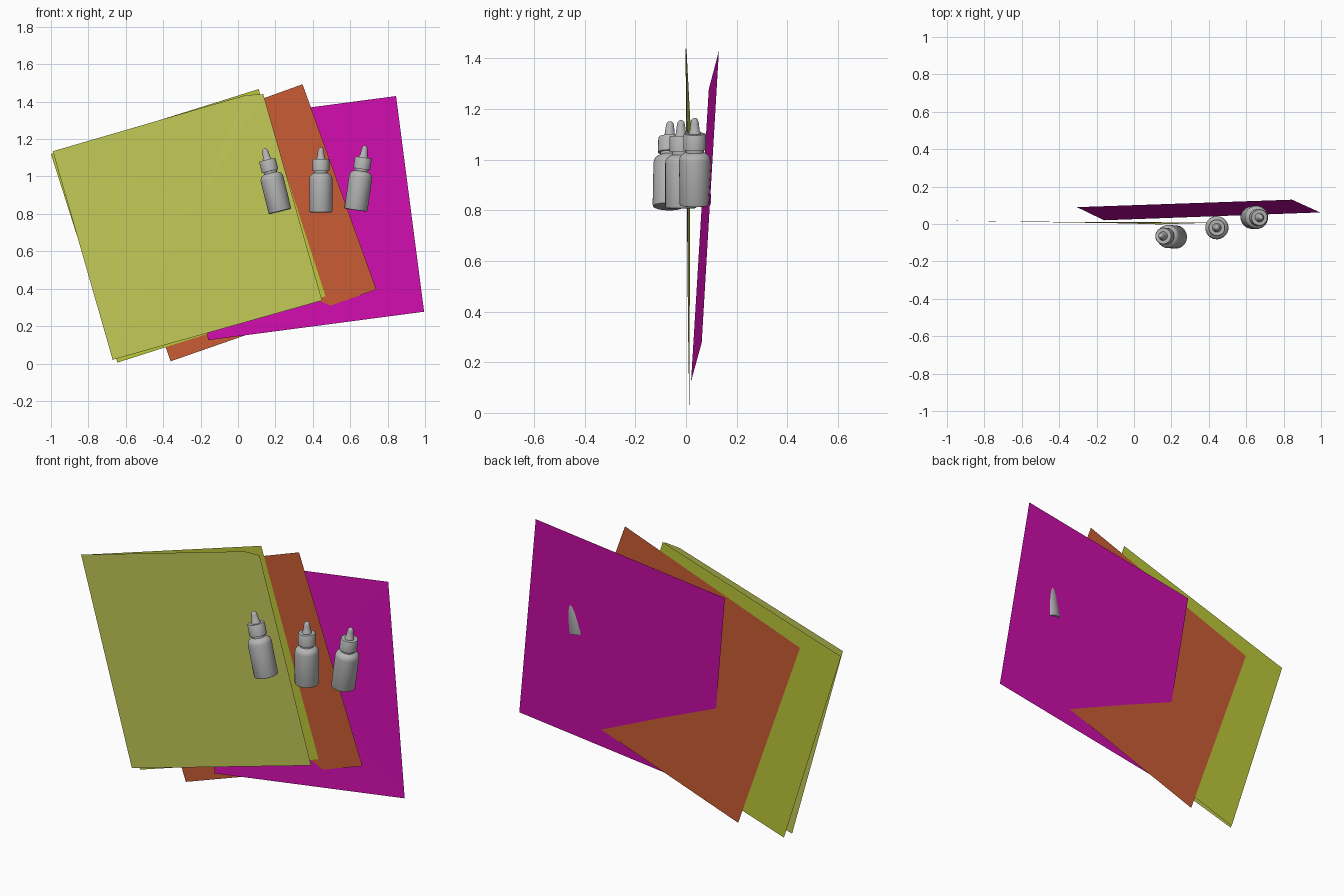
import bpy, bmesh, math
from mathutils import Vector

if "Cube" in bpy.data.objects:
    bpy.data.objects.remove(bpy.data.objects["Cube"])


def material(name, rgb):
    """Flat colour from sRGB 0-255 values."""
    m = bpy.data.materials.new(name)
    lin = [((c / 255 + 0.055) / 1.055) ** 2.4 if c > 10 else c / 255 / 12.92 for c in rgb]
    m.diffuse_color = (*lin, 1)
    m.use_nodes = True
    m.node_tree.nodes["Principled BSDF"].inputs["Base Color"].default_value = m.diffuse_color
    return m


def add_object(name, bm, mat):
    me = bpy.data.meshes.new(name)
    bm.to_mesh(me)
    bm.free()
    me.materials.append(mat)
    ob = bpy.data.objects.new(name, me)
    bpy.context.collection.objects.link(ob)
    return ob


def sheet(name, pts, mat):
    """Zero-thickness paper sheet, fanned from the middle, facing the front."""
    bm = bmesh.new()
    vs = [bm.verts.new(p) for p in pts]
    mid = bm.verts.new(sum((Vector(p) for p in pts), Vector()) / len(pts))
    for i, v in enumerate(vs):
        bm.faces.new((mid, vs[(i + 1) % len(vs)], v))
    add_object(name, bm, mat)


def bottle(name, base, top, mat, sides=40):
    """Dropper bottle: one lathed profile (radius, height) along base -> top."""
    profile = [(0, 0), (0.055, 0), (0.060, 0.002), (0.062, 0.008),          # base
               (0.062, 0.178), (0.060, 0.190), (0.054, 0.200), (0.044, 0.207),  # body, shoulder
               (0.036, 0.211), (0.036, 0.222),                              # neck
               (0.045, 0.222), (0.045, 0.280), (0.042, 0.285),              # cap
               (0.024, 0.285), (0.023, 0.293), (0.020, 0.297),              # collar
               (0.016, 0.330), (0.013, 0.341), (0.007, 0.347), (0, 0.349)]  # rubber bulb
    bm = bmesh.new()
    vs = [bm.verts.new((r, 0, z)) for r, z in profile]
    edges = [bm.edges.new(e) for e in zip(vs, vs[1:])]
    bmesh.ops.spin(bm, geom=vs + edges, cent=(0, 0, 0), axis=(0, 0, 1),
                   angle=math.tau, steps=sides, use_merge=True)
    bmesh.ops.remove_doubles(bm, verts=bm.verts, dist=0.0004)
    bmesh.ops.recalc_face_normals(bm, faces=bm.faces)
    ob = add_object(name, bm, mat)
    axis = Vector(top) - Vector(base)
    ob.location = base
    ob.rotation_euler = Vector((0, 0, 1)).rotation_difference(axis).to_euler()
    bpy.ops.object.select_all(action='DESELECT')
    ob.select_set(True)
    bpy.context.view_layer.objects.active = ob
    bpy.ops.object.shade_smooth_by_angle(angle=math.radians(35))


pale = material("pale_lime", (196, 202, 87))
lime = material("lime", (187, 199, 57))
orange = material("burnt_orange", (201, 92, 52))
magenta = material("magenta", (207, 13, 173))
grey = material("bottle_grey", (180, 180, 180))

# Stack of tilted square sheets, front to back
sheet("front_lime_sheet", [(-0.99, 0.018, 1.135), (0.04, 0.002, 1.435), (0.135, -0.002, 1.44),
                           (0.45, 0.008, 0.337), (-0.67, 0.013, 0.02)], pale)
sheet("rear_lime_sheet", [(-1.0, 0.0495, 1.12), (0.11, 0.0495, 1.467),
                          (0.468, 0.0495, 0.36), (-0.645, 0.0495, 0.005)], lime)
sheet("orange_sheet", [(-0.745, 0.05, 1.10), (0.345, 0.05, 1.493),
                       (0.74, 0.05, 0.395), (-0.36, 0.05, 0.012)], orange)
sheet("magenta_sheet", [(-0.305, 0.09, 1.278), (0.845, 0.13, 1.43),
                        (0.995, 0.062, 0.277), (-0.16, 0.02, 0.125)], magenta)

# Three dropper bottles
bottle("left_bottle", (0.225, -0.07, 0.813), (0.14, -0.063, 1.155), grey)
bottle("middle_bottle", (0.443, -0.02, 0.808), (0.443, -0.02, 1.155), grey)
bottle("right_bottle", (0.63, 0.036, 0.82), (0.68, 0.034, 1.168), grey)
